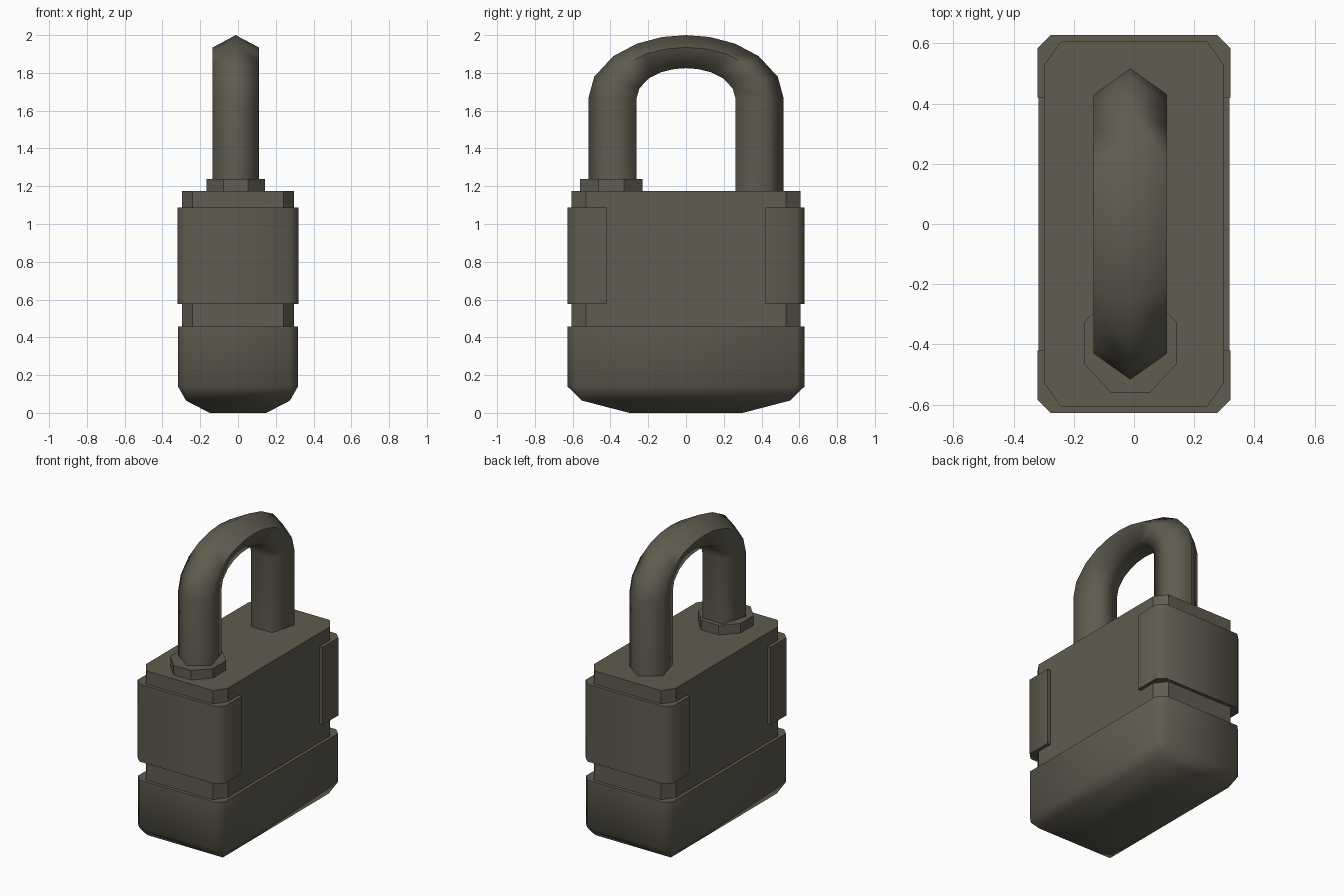
import bpy, math

if "Cube" in bpy.data.objects:
    bpy.data.objects.remove(bpy.data.objects["Cube"])

mat = bpy.data.materials.new("dark olive metal")
mat.diffuse_color = (0.115, 0.106, 0.077, 1)
mat.use_nodes = True
mat.node_tree.nodes["Principled BSDF"].inputs["Base Color"].default_value = mat.diffuse_color


def octagon(x, y, cx, cy):
    """Rectangle outline (half sizes x, y) with cut corners."""
    return [(x, -y + cy), (x, y - cy), (x - cx, y), (-x + cx, y),
            (-x, y - cy), (-x, -y + cy), (-x + cx, -y), (x - cx, -y)]


def loft(name, rings, smooth=None):
    """Skin equal-length rings of points and cap both ends."""
    n = len(rings[0])
    verts = [p for r in rings for p in r]
    faces = [(k * n + i, k * n + (i + 1) % n, (k + 1) * n + (i + 1) % n, (k + 1) * n + i)
             for k in range(len(rings) - 1) for i in range(n)]
    faces += [tuple(reversed(range(n))), tuple(range(len(verts) - n, len(verts)))]
    me = bpy.data.meshes.new(name)
    me.from_pydata(verts, [], faces)
    me.validate()
    me.materials.append(mat)
    ob = bpy.data.objects.new(name, me)
    bpy.context.collection.objects.link(ob)
    bpy.ops.object.select_all(action='DESELECT')
    ob.select_set(True)
    bpy.context.view_layer.objects.active = ob
    # consistent outward normals
    bpy.ops.object.mode_set(mode='EDIT')
    bpy.ops.mesh.select_all(action='SELECT')
    bpy.ops.mesh.remove_doubles(threshold=0.0005)
    bpy.ops.mesh.normals_make_consistent(inside=False)
    bpy.ops.object.mode_set(mode='OBJECT')
    if smooth:
        bpy.ops.object.shade_smooth_by_angle(angle=math.radians(smooth))
    return ob


def at_z(outline, z):
    return [(x, y, z) for x, y in outline]


# Lock body
body = octagon(0.297, 0.607, 0.055, 0.077)
loft("lock_body", [at_z(body, 0.40), at_z(body, 1.175)])

# Rounded bottom bumper
full = octagon(0.318, 0.628, 0.043, 0.043)
loft("bottom_bumper", [at_z(octagon(0.15, 0.30, 0, 0), 0),
                       at_z(octagon(0.275, 0.55, 0, 0), 0.065),
                       at_z(full, 0.14), at_z(full, 0.457)], 75)

# Wrapped end guards, front and back
for name, s in (("front_guard", -1), ("back_guard", 1)):
    half = [(0.32, 0.42 * s), (0.32, 0.585 * s), (0.277, 0.628 * s),
            (-0.277, 0.628 * s), (-0.32, 0.585 * s), (-0.32, 0.42 * s)]
    loft(name, [at_z(half, 0.577), at_z(half, 1.087)], 60)

# Shackle: five-sided section swept over an elliptical arch
CX = -0.012
section = [(0, 0.517, 0.335), (0.122, 0.43, 0.27), (0.076, 0.262, 0.16),
           (-0.076, 0.262, 0.16), (-0.122, 0.43, 0.27)]  # x, arch half width, arch height
quarter = [0, 20, 42, 60, 76]
angles = quarter + [90] + [180 - a for a in reversed(quarter)]
arch = [[(CX + x, w * math.cos(math.radians(a)), 1.665 + h * math.sin(math.radians(a)))
         for x, w, h in section] for a in angles]
foot = [[(CX + x, s * w, 1.10) for x, w, h in section] for s in (1, -1)]
loft("shackle", [foot[0]] + arch + [foot[1]], 80)

# Collar under the front leg
ring = [(x + CX, y - 0.396) for x, y in octagon(0.154, 0.165, 0.09, 0.097)]
loft("shackle_collar", [at_z(ring, 1.15), at_z(ring, 1.238)])
